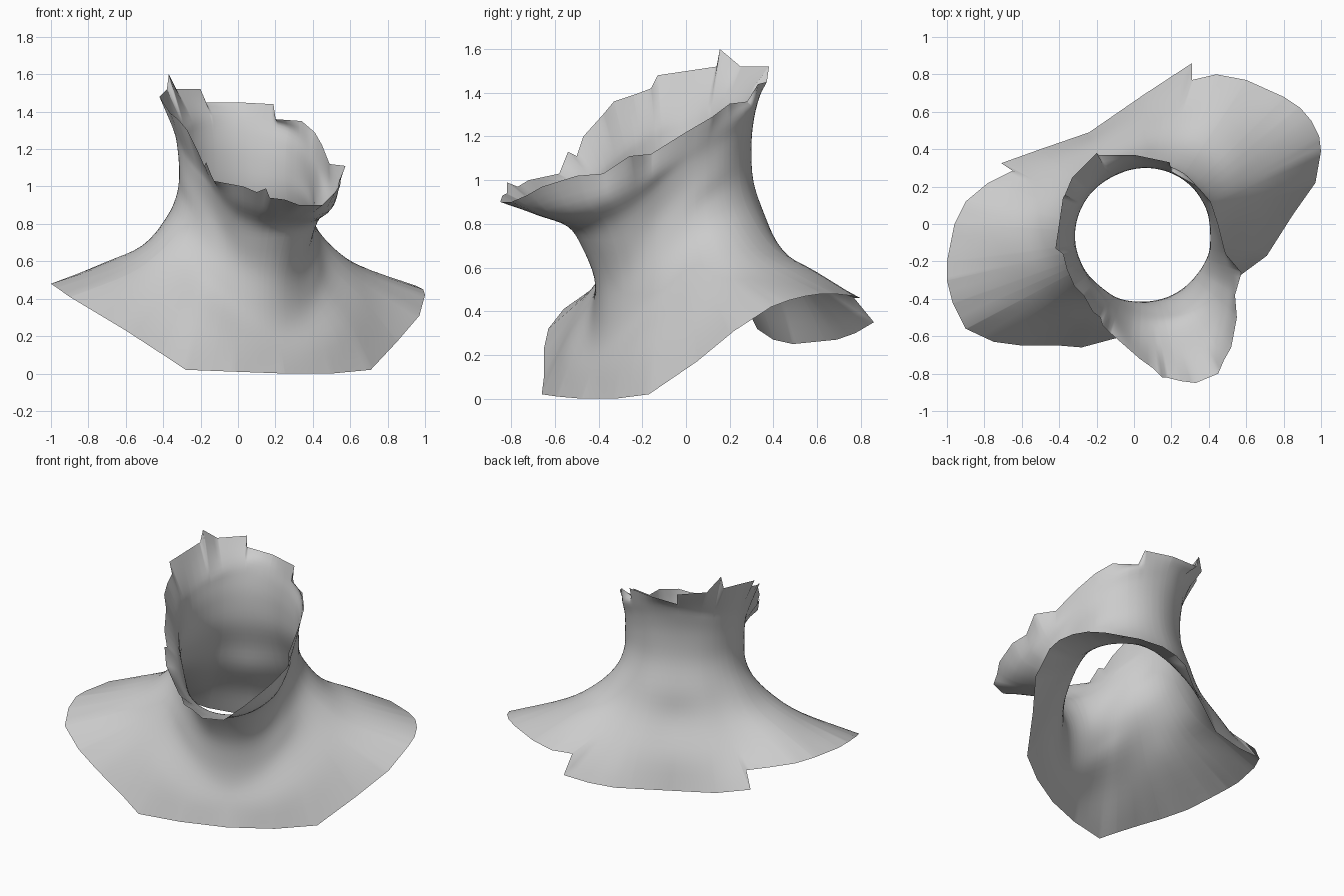
import bpy, bmesh, math
from math import pi, sin, cos, atan2, hypot
from mathutils import Vector

cube = bpy.data.objects.get("Cube")
if cube:
    bpy.data.objects.remove(cube)

CENTRE_X, CENTRE_Y = 0.05, -0.06      # neck axis
FACING = math.radians(-63.5)          # direction the chin points
STEPS = 4                             # rows between two rings

# Torn outer edge over chest, shoulders and back
HEM = [(.25, -.475, 0), (.5, -.325, 0), (.71, -.17, .02), (.85, .05, .17),
       (.97, .22, .31), (1, .39, .42), (.99, .47, .45), (.95, .55, .47),
       (.89, .62, .48), (.8, .68, .48), (.6, .77, .47), (.44, .8, .46),
       (.31, .77, .46), (.31, .86, .35), (.18, .775, .3), (.05, .69, .27),
       (-.24, .49, .25), (-.5, .4, .27), (-.71, .325, .32),
       (-.65, .285, .42), (-.78, .22, .45), (-.9, .12, .47), (-.96, 0, .48),
       (-1, -.2, .48), (-1, -.3, .48), (-.97, -.42, .46), (-.9, -.56, .41),
       (-.75, -.63, .32), (-.6, -.65, .23), (-.4, -.65, .1),
       (-.28, -.66, .02), (-.02, -.59, .01)]

# Torn upper edge round the jaw and the back of the head
RIM = [(.1, -.77, .97), (.15, -.82, .99), (.17, -.82, .94), (.25, -.84, .93),
       (.33, -.85, .9), (.45, -.8, .9), (.48, -.73, .93), (.52, -.66, .97),
       (.55, -.5, 1.02), (.54, -.38, 1.03), (.575, -.26, 1.11),
       (.49, -.16, 1.12), (.45, 0, 1.22), (.41, .12, 1.29), (.34, .2, 1.35),
       (.2, .28, 1.36), (.19, .33, 1.44), (0, .37, 1.45), (-.19, .37, 1.45),
       (-.2, .38, 1.52), (-.33, .25, 1.52), (-.37, .155, 1.6),
       (-.38, .14, 1.52), (-.42, -.13, 1.48), (-.38, -.16, 1.42),
       (-.36, -.24, 1.39), (-.32, -.33, 1.36), (-.27, -.38, 1.3),
       (-.22, -.47, 1.2), (-.18, -.5, 1.11), (-.17, -.54, 1.13),
       (-.13, -.58, 1.03), (.03, -.72, 1)]

# Symmetric rings: (radius, height) every 30 degrees from front to back
RINGS = [
    [(.415, .13), (.46, .16), (.58, .29), (.72, .54), (.76, .59), (.64, .47), (.56, .45)],
    [(.37, .25), (.385, .31), (.44, .47), (.54, .65), (.56, .685), (.5, .66), (.45, .65)],
    [(.355, .38), (.36, .44), (.39, .6), (.42, .77), (.43, .84), (.425, .83), (.41, .82)],
    [(.37, .54), (.36, .58), (.365, .72), (.37, .89), (.375, .97), (.37, .99), (.36, 1)],
    [(.44, .7), (.4, .71), (.36, .87), (.365, 1), (.365, 1.1), (.36, 1.15), (.355, 1.17)],
    [(.51, .785), (.46, .825), (.385, 1), (.365, 1.12), (.375, 1.22), (.37, 1.27), (.375, 1.3)],
    [(.68, .84), (.56, .91), (.41, 1.07), (.38, 1.21), (.395, 1.31), (.39, 1.36), (.41, 1.4)],
]


def cubic(a, b, c, d, t):
    """Smooth curve from b to c."""
    return b + 0.5 * t * (c - a + t * (2*a - 5*b + 4*c - d + t * (3*(b - c) + d - a)))


def polar(points):
    return sorted((atan2(y - CENTRE_Y, x - CENTRE_X) % (2 * pi),
                   hypot(x - CENTRE_X, y - CENTRE_Y), z) for x, y, z in points)


def edge_at(edge, angle):
    """Where a ray from the axis meets the straight-sided edge: (radius, height)."""
    first, last = edge[0], edge[-1]
    loop = [(last[0] - 2*pi, *last[1:])] + edge + [(first[0] + 2*pi, *first[1:])]
    for (a0, r0, z0), (a1, r1, z1) in zip(loop, loop[1:]):
        if a0 <= angle <= a1:
            near, far = r0 * sin(angle - a0), r1 * sin(a1 - angle)
            t = near / (near + far)
            return Vector((r0 * r1 * sin(a1 - a0) / (near + far), z0 + t * (z1 - z0)))


def ring_at(ring, angle):
    """Smooth mirrored ring, giving (radius, height)."""
    last = len(ring) - 1
    turn = abs((angle - FACING + pi) % (2 * pi) - pi) / pi * last
    i = min(int(turn), last - 1)
    pick = [Vector(ring[last - abs(last - abs(k))]) for k in range(i - 1, i + 3)]
    return cubic(*pick, turn - i)


hem, rim = polar(HEM), polar(RIM)
wanted = sorted([p[0] for p in hem + rim] + [k * pi / 45 for k in range(90)])
angles = [wanted[0]]
for a in wanted:
    if a - angles[-1] > 0.002:
        angles.append(a)

# Loft every column from the hem up to the rim
bm = bmesh.new()
columns = []
for a in angles:
    keys = [edge_at(hem, a)] + [ring_at(r, a) for r in RINGS] + [edge_at(rim, a)]
    padded = [2 * keys[0] - keys[1]] + keys + [2 * keys[-1] - keys[-2]]
    path = [cubic(*padded[i:i + 4], s / STEPS)
            for i in range(len(keys) - 1) for s in range(STEPS)] + [keys[-1]]
    columns.append([bm.verts.new((CENTRE_X + r * cos(a), CENTRE_Y + r * sin(a), z))
                    for r, z in path])
for left, right in zip(columns, columns[1:] + columns[:1]):
    for i in range(len(left) - 1):
        bm.faces.new((left[i], right[i], right[i + 1], left[i + 1]))

mesh = bpy.data.meshes.new("neck_and_shoulders")
bm.to_mesh(mesh)
bm.free()
neck = bpy.data.objects.new("neck_and_shoulders", mesh)
bpy.context.collection.objects.link(neck)

grey = bpy.data.materials.new("plain_grey")
grey.use_nodes = True
colour = (0.6, 0.6, 0.6, 1)
grey.diffuse_color = colour
grey.node_tree.nodes["Principled BSDF"].inputs["Base Color"].default_value = colour
mesh.materials.append(grey)

bpy.context.view_layer.objects.active = neck
neck.select_set(True)
bpy.ops.object.shade_smooth()
